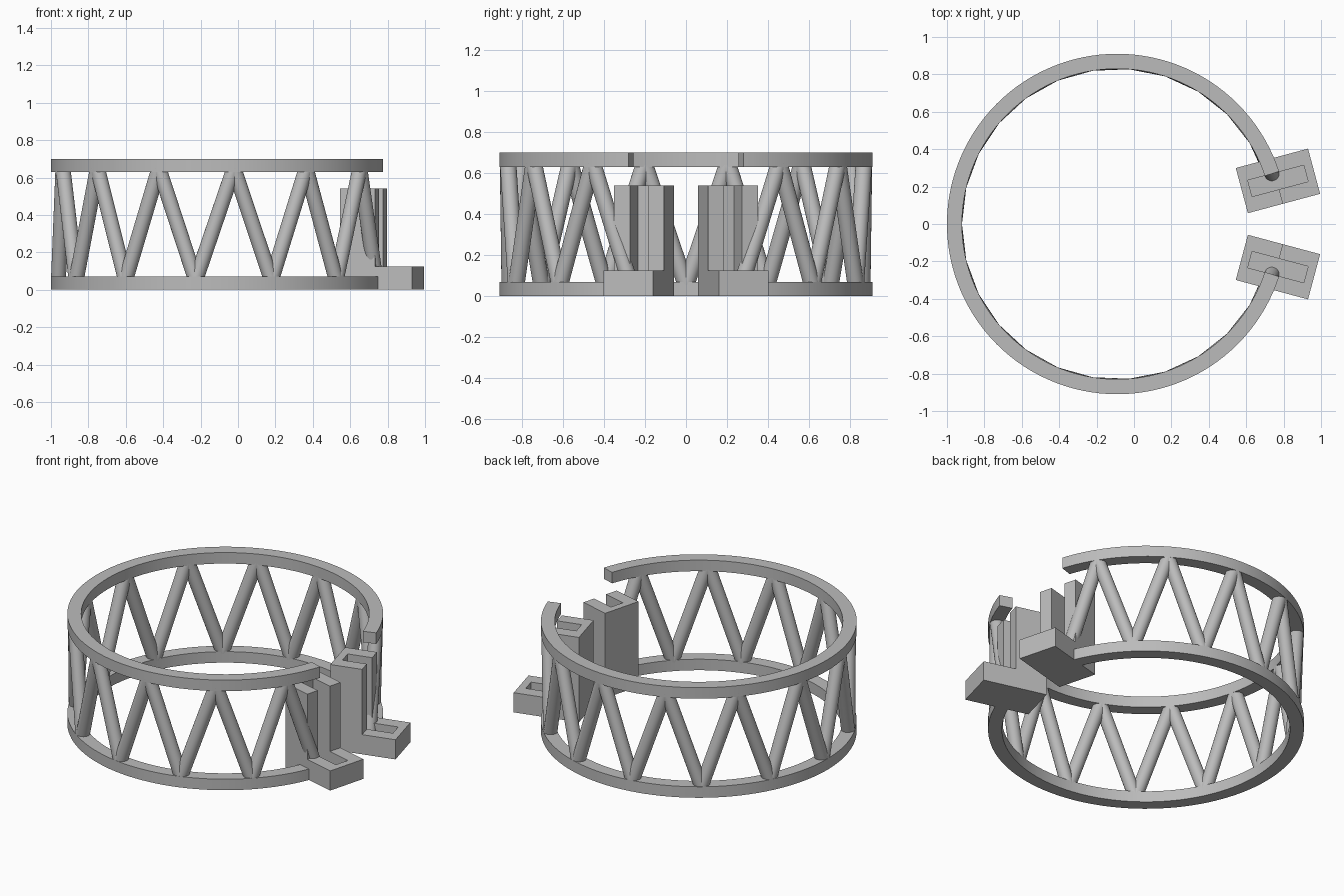
import bpy
import bmesh
from math import sin, cos, radians
from mathutils import Vector, Matrix

CENTRE_X = -0.09
R_IN, R_OUT, R_MID = 0.83, 0.91, 0.87
GAP = 18           # half of the opening, in degrees
BAYS = 12          # zigzag bays around the band
STEP = (360 - 2 * GAP) / BAYS

if "Cube" in bpy.data.objects:
    bpy.data.objects.remove(bpy.data.objects["Cube"])

grey = bpy.data.materials.new("plain grey")
grey.use_nodes = True
COLOUR = (0.5, 0.5, 0.5, 1)
grey.diffuse_color = COLOUR
grey.node_tree.nodes["Principled BSDF"].inputs["Base Color"].default_value = COLOUR


def polar(radius, degrees, z=0.0):
    a = radians(degrees)
    return Vector((CENTRE_X + radius * cos(a), radius * sin(a), z))


def finish(bm, name, smooth=True):
    bmesh.ops.recalc_face_normals(bm, faces=bm.faces)
    mesh = bpy.data.meshes.new(name)
    bm.to_mesh(mesh)
    bm.free()
    obj = bpy.data.objects.new(name, mesh)
    bpy.context.collection.objects.link(obj)
    mesh.materials.append(grey)
    if smooth:
        bpy.ops.object.select_all(action="DESELECT")
        obj.select_set(True)
        bpy.context.view_layer.objects.active = obj
        bpy.ops.object.shade_smooth_by_angle(angle=radians(30))
    return obj


def prism(bm, points, z0, z1):
    """Extrude a flat outline from z0 up to z1."""
    face = bm.faces.new([bm.verts.new((x, y, z0)) for x, y in points])
    top = bmesh.ops.extrude_face_region(bm, geom=[face])["geom"]
    verts = [g for g in top if isinstance(g, bmesh.types.BMVert)]
    bmesh.ops.translate(bm, verts=verts, vec=(0, 0, z1 - z0))


def open_ring(name, z0, z1, segments=108):
    """Rectangular section swept around the open arc."""
    bm = bmesh.new()
    section = [(R_IN, z0), (R_OUT, z0), (R_OUT, z1), (R_IN, z1)]
    loops = []
    for i in range(segments + 1):
        a = GAP + (360 - 2 * GAP) * i / segments
        loops.append([bm.verts.new(polar(r, a, z)) for r, z in section])
    for one, two in zip(loops, loops[1:]):
        for k in range(4):
            n = (k + 1) % 4
            bm.faces.new((one[k], one[n], two[n], two[k]))
    bm.faces.new(loops[0])
    bm.faces.new(loops[-1])
    return finish(bm, name)


def strut(name, start, end, radius=0.04):
    axis = end - start
    bm = bmesh.new()
    place = Matrix.Translation((start + end) / 2) @ axis.to_track_quat("Z", "Y").to_matrix().to_4x4()
    bmesh.ops.create_cone(bm, cap_ends=True, segments=32, radius1=radius,
                          radius2=radius, depth=axis.length, matrix=place)
    return finish(bm, name)


def clasp(name, degrees):
    """Tall slotted post with a low slotted foot, set radially."""
    back, split, front, half = 0.69, 0.885, 1.09, 0.125
    slot_back, slot_front, slot = 0.735, 1.045, 0.045
    floor, foot, post = 0.06, 0.125, 0.54

    def channel(outer, inner):
        return [(split, -half), (outer, -half), (outer, half), (split, half),
                (split, slot), (inner, slot), (inner, -slot), (split, -slot)]

    bm = bmesh.new()
    prism(bm, [(back, -half), (front, -half), (front, half), (back, half)], 0, floor)
    prism(bm, channel(back, slot_back), floor, post)
    prism(bm, channel(front, slot_front), floor, foot)
    turn = Matrix.Translation((CENTRE_X, 0, 0)) @ Matrix.Rotation(radians(degrees), 4, "Z")
    bmesh.ops.transform(bm, matrix=turn, verts=bm.verts)
    return finish(bm, name, smooth=False)


# Upper and lower rings
open_ring("lower_ring", 0, 0.07)
open_ring("upper_ring", 0.63, 0.70)

# Zigzag struts between the rings
for i in range(BAYS):
    a = GAP + i * STEP
    peak = polar(R_MID, a + STEP / 2, 0.65)
    strut(f"rising_strut_{i + 1}", polar(R_MID, a, 0.05), peak)
    strut(f"falling_strut_{i + 1}", peak, polar(R_MID, a + STEP, 0.05))

# Clasp brackets on both sides of the opening
clasp("left_clasp", 15)
clasp("right_clasp", -15)
